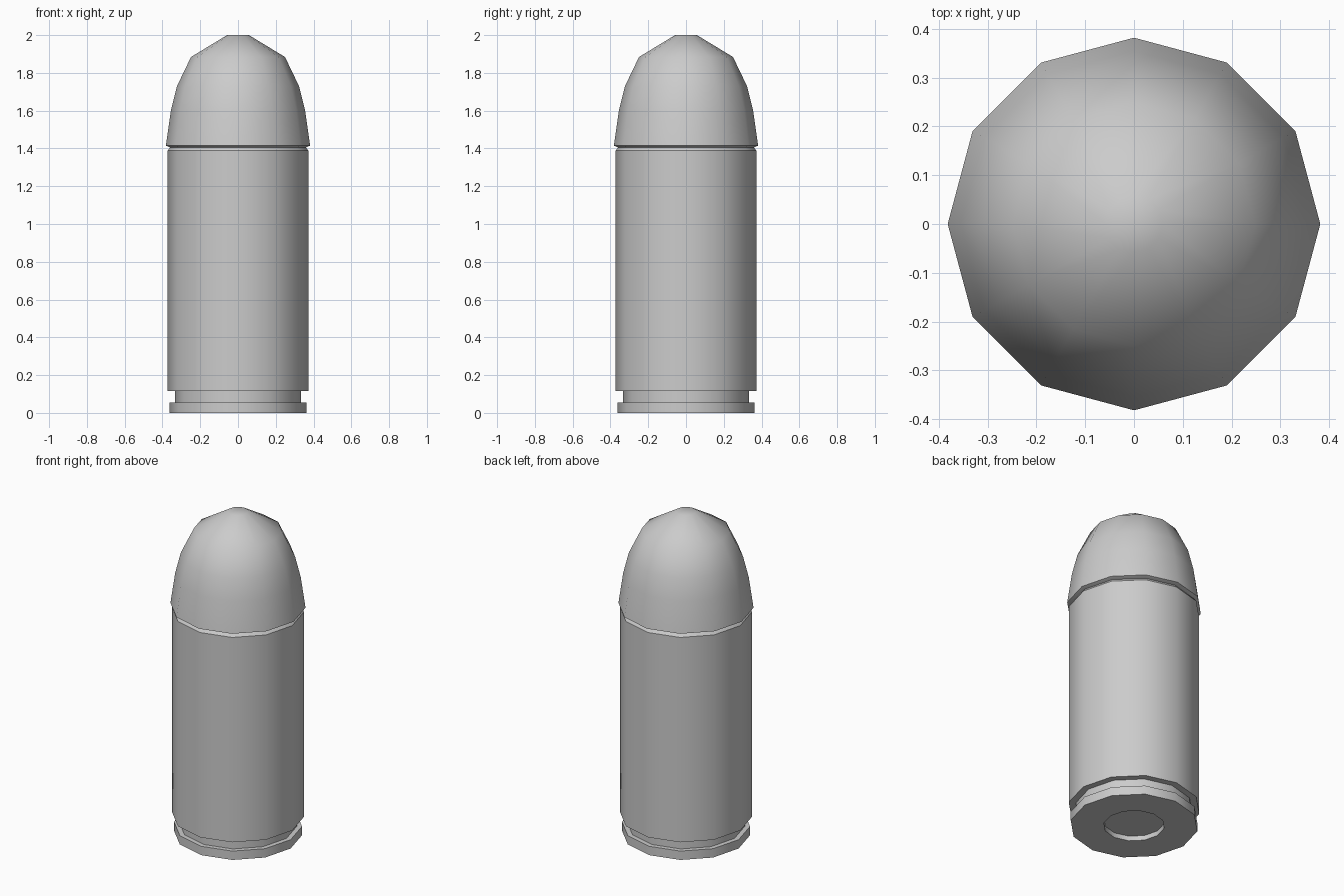
import bpy, bmesh, math

cube = bpy.data.objects.get("Cube")
if cube:
    bpy.data.objects.remove(cube, do_unlink=True)

SIDES = 12

metal = bpy.data.materials.new("plain_grey_metal")
metal.use_nodes = True
GREY = (0.6, 0.6, 0.6, 1)
metal.diffuse_color = GREY
metal.node_tree.nodes["Principled BSDF"].inputs["Base Color"].default_value = GREY


def lathe(name, profile, angle):
    """Revolve (radius, height) points, listed bottom to top, and cap both ends."""
    bm = bmesh.new()
    rings = []
    for r, z in profile:
        turns = [2 * math.pi * i / SIDES for i in range(SIDES)]
        rings.append([bm.verts.new((r * math.cos(a), r * math.sin(a), z)) for a in turns])
    for low, high in zip(rings, rings[1:]):
        for i in range(SIDES):
            j = (i + 1) % SIDES
            bm.faces.new((low[i], low[j], high[j], high[i]))
    bm.faces.new(rings[0][::-1])
    bm.faces.new(rings[-1])
    bmesh.ops.recalc_face_normals(bm, faces=bm.faces)
    mesh = bpy.data.meshes.new(name)
    bm.to_mesh(mesh)
    bm.free()
    mesh.materials.append(metal)
    obj = bpy.data.objects.new(name, mesh)
    bpy.context.collection.objects.link(obj)
    bpy.ops.object.select_all(action='DESELECT')
    obj.select_set(True)
    bpy.context.view_layer.objects.active = obj
    bpy.ops.object.shade_smooth_by_angle(angle=math.radians(angle))


# Case: recessed primer pocket, rim, extractor groove, body, bevelled mouth
lathe("case", [(0.172, 0.03), (0.172, 0), (0.362, 0), (0.362, 0.055),
               (0.333, 0.055), (0.333, 0.115), (0.373, 0.115),
               (0.373, 1.388), (0.36, 1.405)], 35)

# Rounded nose with an overhanging lip and a small flat tip
lathe("nose", [(0.355, 1.403), (0.382, 1.415), (0.355, 1.603), (0.323, 1.73),
               (0.249, 1.884), (0.058, 2.0)], 50)
